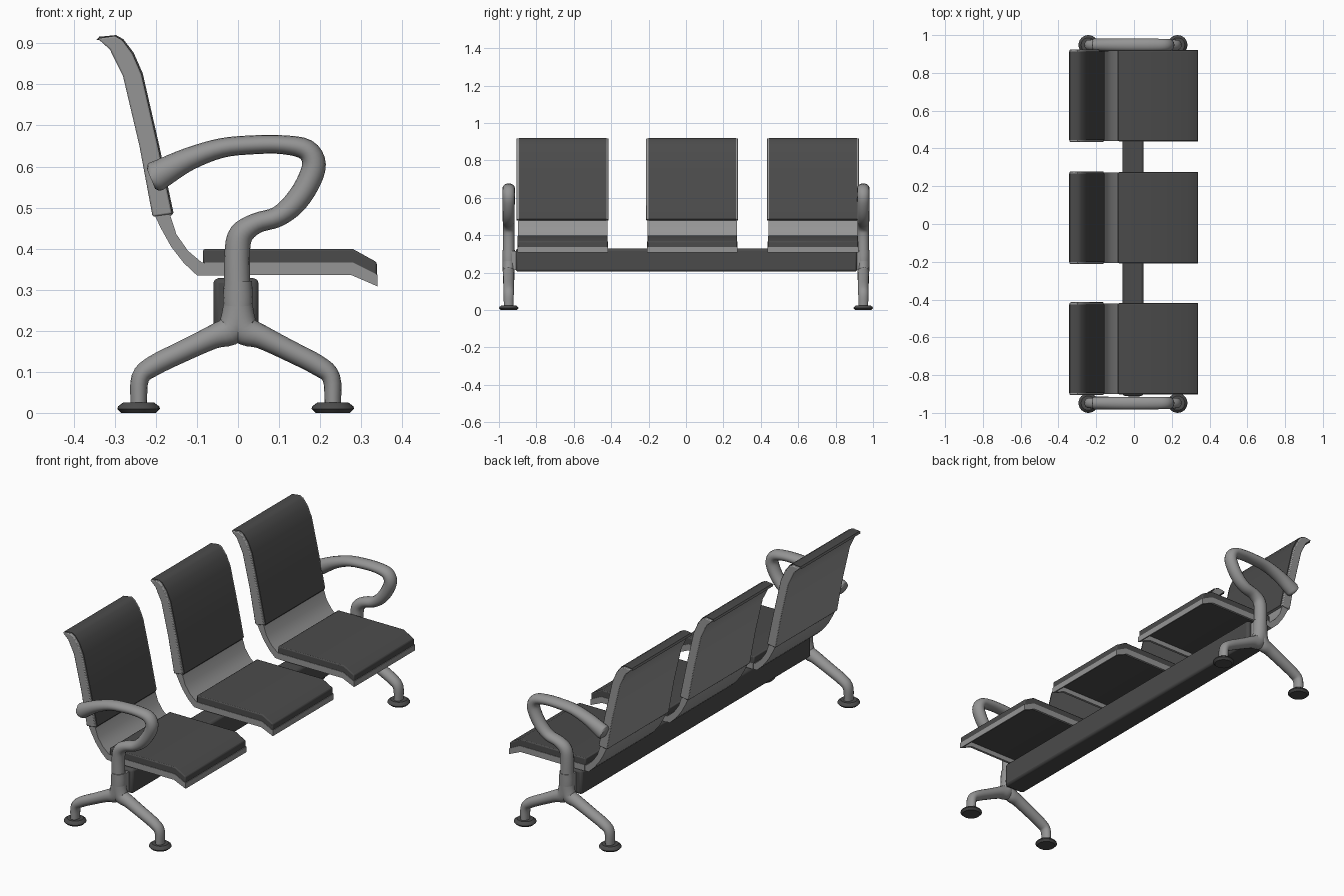
import bpy, bmesh, math
from mathutils import Vector

cube = bpy.data.objects.get("Cube")
if cube:
    bpy.data.objects.remove(cube, do_unlink=True)


def make_material(name, value):
    m = bpy.data.materials.new(name)
    m.use_nodes = True
    colour = (value, value, value, 1)
    m.diffuse_color = colour
    m.node_tree.nodes["Principled BSDF"].inputs["Base Color"].default_value = colour
    return m


GREY = make_material("grey metal", 0.30)
DARK = make_material("dark upholstery", 0.07)


def finish(name, bm, mat, bevel=0.0, angle=35):
    bmesh.ops.recalc_face_normals(bm, faces=bm.faces)
    mesh = bpy.data.meshes.new(name)
    bm.to_mesh(mesh)
    bm.free()
    mesh.materials.append(mat)
    ob = bpy.data.objects.new(name, mesh)
    bpy.context.collection.objects.link(ob)
    if bevel:
        mod = ob.modifiers.new("soft edges", 'BEVEL')
        mod.width = bevel
        mod.segments = 2
        mod.limit_method = 'ANGLE'
        mod.angle_limit = math.radians(50)
    bpy.ops.object.select_all(action='DESELECT')
    ob.select_set(True)
    bpy.context.view_layer.objects.active = ob
    bpy.ops.object.shade_smooth_by_angle(angle=math.radians(angle))
    return ob


def prism(name, profile, y0, y1, mat, bevel=0.0):
    """Side profile in x and z, extruded across the width."""
    bm = bmesh.new()
    face = bm.faces.new([bm.verts.new((x, y0, z)) for x, z in profile])
    out = bmesh.ops.extrude_face_region(bm, geom=[face])
    moved = [v for v in out["geom"] if isinstance(v, bmesh.types.BMVert)]
    bmesh.ops.translate(bm, verts=moved, vec=(0, y1 - y0, 0))
    return finish(name, bm, mat, bevel)


def spline(points, steps=4):
    """Catmull-Rom smoothing of (x, z, radius) points."""
    pts = [Vector(p) for p in points]
    pts = [2 * pts[0] - pts[1]] + pts + [2 * pts[-1] - pts[-2]]
    out = []
    for a, b, c, d in zip(pts, pts[1:], pts[2:], pts[3:]):
        for i in range(steps):
            t = i / steps
            out.append(0.5 * (2 * b + (c - a) * t + (2 * a - 5 * b + 4 * c - d) * t * t
                              + (3 * b - a - 3 * c + d) * t ** 3))
    return out + [pts[-2]]


def tube(name, points, y, widths, mat, sides=16):
    """Oval tube along a path in the x-z plane; widths are y radii at both ends."""
    path = spline(points)
    bm = bmesh.new()
    rings = []
    last = len(path) - 1
    for i, p in enumerate(path):
        d = path[min(i + 1, last)] - path[max(i - 1, 0)]
        side = Vector((-d.y, d.x)).normalized()
        w = widths[0] + (widths[1] - widths[0]) * i / last
        ring = []
        for k in range(sides):
            a = 2 * math.pi * k / sides
            r = p.z * math.cos(a)
            ring.append(bm.verts.new((p.x + side.x * r, y + w * math.sin(a), p.y + side.y * r)))
        rings.append(ring)
    for a, b in zip(rings, rings[1:]):
        for k in range(sides):
            n = (k + 1) % sides
            bm.faces.new((a[k], a[n], b[n], b[k]))
    bm.faces.new(rings[0])
    bm.faces.new(rings[-1])
    return finish(name, bm, mat, angle=50)


def foot(name, x, y):
    """Flat glide turned from stacked rings."""
    bm = bmesh.new()
    previous = None
    for r, z in ((0.042, 0), (0.052, 0.010), (0.050, 0.016), (0.038, 0.025)):
        ring = [bm.verts.new((x + r * math.cos(k * math.pi / 12),
                              y + r * math.sin(k * math.pi / 12), z)) for k in range(24)]
        if previous:
            for k in range(24):
                n = (k + 1) % 24
                bm.faces.new((previous[k], previous[n], ring[n], ring[k]))
        else:
            bm.faces.new(ring)
        previous = ring
    bm.faces.new(previous)
    finish(name, bm, DARK)


# Side profiles of the seat parts
back_front = [(-0.30, 0.918), (-0.282, 0.908), (-0.257, 0.875), (-0.235, 0.825),
              (-0.195, 0.65), (-0.160, 0.485)]
back_rear = [(-0.208, 0.478), (-0.24, 0.65), (-0.28, 0.82), (-0.312, 0.885), (-0.342, 0.912)]
pad_skin = [(-0.341, 0.914)] + back_front
back_pad = [(x + 0.003, z + 0.002) for x, z in pad_skin] + \
           [(x - 0.004, z - 0.006) for x, z in reversed(pad_skin)]
lower_shell = [(-0.207, 0.49), (-0.188, 0.45), (-0.163, 0.405), (-0.132, 0.365), (-0.10, 0.335),
               (-0.075, 0.335), (-0.075, 0.366), (-0.088, 0.366), (-0.122, 0.395),
               (-0.150, 0.435), (-0.168, 0.49)]
rim = [(-0.08, 0.335), (0.275, 0.336), (0.34, 0.308), (0.34, 0.336), (0.28, 0.366), (-0.08, 0.366)]
front_lip = [(0.328, 0.313), (0.34, 0.308), (0.34, 0.336), (0.328, 0.342)]
seat_pad = [(-0.085, 0.360), (0.278, 0.360), (0.338, 0.332), (0.338, 0.367),
            (0.28, 0.399), (-0.085, 0.399)]

# Three seats
for label, y in (("right", -0.66), ("middle", 0.033), ("left", 0.679)):
    a, b = y - 0.242, y + 0.242
    prism(label + "_backrest", back_front + back_rear, a - 0.004, b + 0.004, GREY, 0.004)
    prism(label + "_back_pad", back_pad, a + 0.008, b - 0.008, DARK)
    prism(label + "_lower_shell", lower_shell, a + 0.003, b - 0.003, GREY)
    prism(label + "_seat_rim_right", rim, a, a + 0.012, GREY)
    prism(label + "_seat_rim_left", rim, b - 0.012, b, GREY)
    prism(label + "_seat_front_lip", front_lip, a, b, GREY)
    prism(label + "_seat_pad", seat_pad, a + 0.002, b - 0.002, DARK, 0.005)

# Support beam
prism("support_beam", [(-0.06, 0.205), (0.05, 0.205), (0.05, 0.328), (-0.06, 0.328)],
      -0.91, 0.915, DARK, 0.012)

# End frames: forked legs, feet and looped armrests
left_leg = [(0, 0.32, 0.034), (0, 0.26, 0.036), (-0.014, 0.205, 0.037), (-0.06, 0.185, 0.029),
            (-0.13, 0.152, 0.026), (-0.205, 0.115, 0.025), (-0.238, 0.085, 0.022),
            (-0.242, 0.02, 0.020)]
right_leg = [(-x * 0.955, z, r) for x, z, r in left_leg]
arm = [(-0.002, 0.31, 0.032), (-0.002, 0.39, 0.031), (0.008, 0.435, 0.030), (0.045, 0.462, 0.025),
       (0.095, 0.477, 0.025), (0.135, 0.508, 0.028), (0.168, 0.555, 0.029), (0.185, 0.605, 0.029),
       (0.166, 0.641, 0.026), (0.11, 0.653, 0.023), (0.04, 0.653, 0.023), (-0.04, 0.645, 0.024),
       (-0.12, 0.618, 0.028), (-0.185, 0.584, 0.035), (-0.203, 0.574, 0.036),
       (-0.212, 0.570, 0.026)]
for label, y in (("right", -0.948), ("left", 0.948)):
    tube(label + "_rear_leg", left_leg, y, (0.034, 0.026), GREY)
    tube(label + "_front_leg", right_leg, y, (0.034, 0.026), GREY)
    tube(label + "_armrest", arm, y, (0.031, 0.034), GREY)
    foot(label + "_rear_foot", -0.242, y)
    foot(label + "_front_foot", 0.231, y)
    # Bracket joining the frame to the beam
    inner = math.copysign(0.90, y)
    prism(label + "_beam_bracket", [(-0.03, 0.215), (0.03, 0.215), (0.03, 0.315), (-0.03, 0.315)],
          min(y, inner), max(y, inner), GREY)
